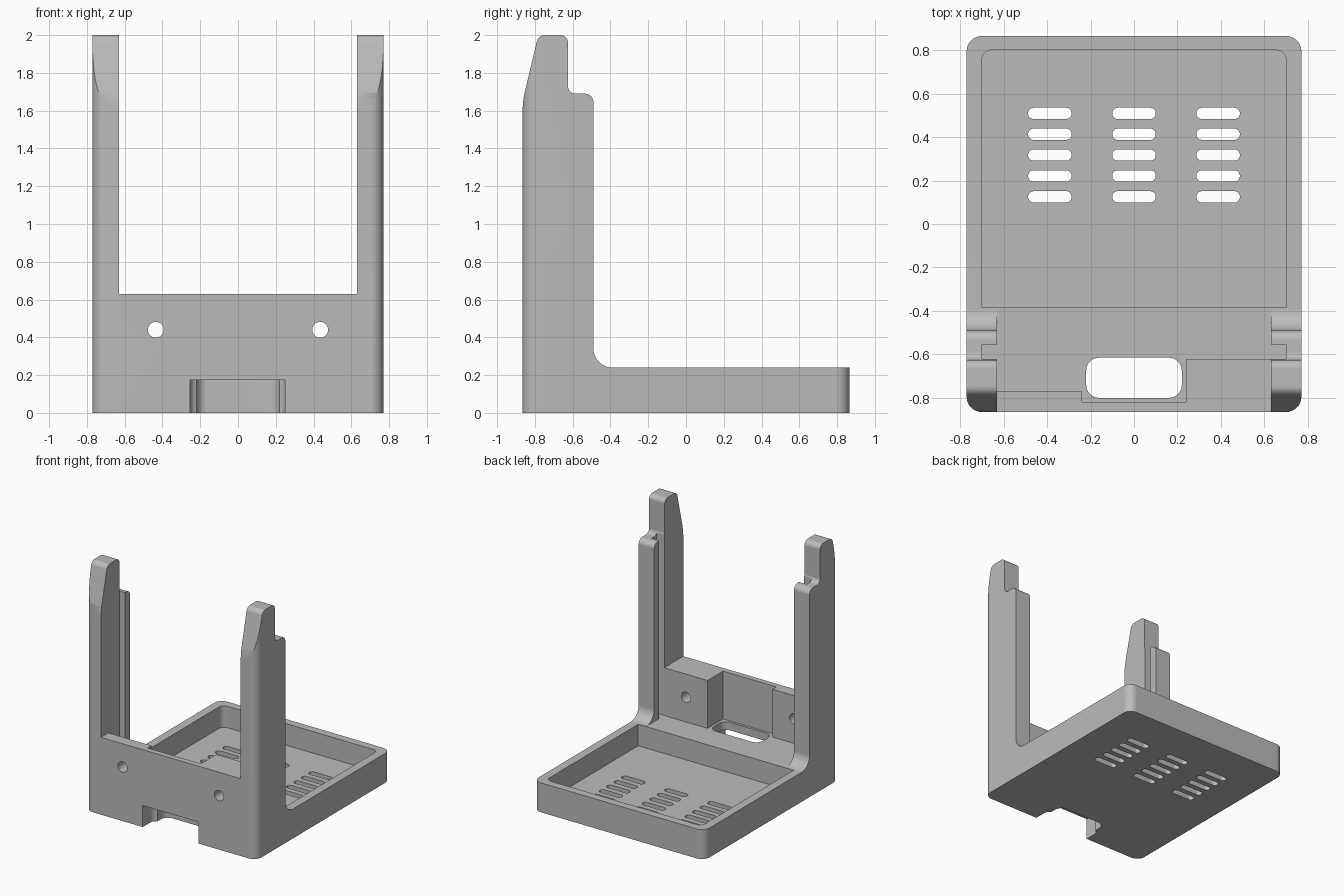
import bpy, bmesh
from math import cos, sin, pi, radians
from mathutils import Vector

old = bpy.data.objects.get("Cube")
if old:
    bpy.data.objects.remove(old)

grey = bpy.data.materials.new("mid_grey_plastic")
grey.use_nodes = True
COLOUR = (0.5, 0.5, 0.5, 1)
grey.diffuse_color = COLOUR
grey.node_tree.nodes["Principled BSDF"].inputs["Base Color"].default_value = COLOUR


def rounded(points, steps=8):
    """Outline from (u, v, radius) corners, each replaced by a tangent arc."""
    out = []
    for i, (u, v, r) in enumerate(points):
        p = Vector((u, v))
        if not r:
            out.append(p)
            continue
        a = (Vector(points[i - 1][:2]) - p).normalized()
        b = (Vector(points[(i + 1) % len(points)][:2]) - p).normalized()
        half = a.angle(b) / 2
        reach = r / abs(sin(half) / cos(half))
        centre = p + (a + b).normalized() * (r / sin(half))
        start, end = p + a * reach - centre, p + b * reach - centre
        sweep = start.angle(end)
        for k in range(steps + 1):
            t = k / steps
            out.append(centre + (start * sin((1 - t) * sweep) + end * sin(t * sweep)) / sin(sweep))
    return out


def rect(u0, u1, v0, v1, r=0):
    return rounded([(u0, v0, r), (u1, v0, r), (u1, v1, r), (u0, v1, r)])


def prism(name, outline, low, high, axis):
    """Extrude an outline along an axis: x uses (y, z), y uses (x, z), z uses (x, y)."""
    place = {"x": lambda u, v, w: (w, u, v),
             "y": lambda u, v, w: (u, w, v),
             "z": lambda u, v, w: (u, v, w)}[axis]
    bm = bmesh.new()
    face = bm.faces.new([bm.verts.new(place(p.x, p.y, low)) for p in outline])
    side = bmesh.ops.extrude_face_region(bm, geom=[face])
    moved = [g for g in side["geom"] if isinstance(g, bmesh.types.BMVert)]
    bmesh.ops.translate(bm, verts=moved, vec=place(0, 0, high - low))
    bmesh.ops.recalc_face_normals(bm, faces=bm.faces)
    mesh = bpy.data.meshes.new(name)
    bm.to_mesh(mesh)
    bm.free()
    obj = bpy.data.objects.new(name, mesh)
    bpy.context.collection.objects.link(obj)
    obj.data.materials.append(grey)
    return obj


# Side profile: tapered uprights, rear step, fillet and long base
stand = prism("device_stand", rounded([
    (-0.865, 0, 0), (-0.865, 1.65, 0.45), (-0.782, 2, 0.045), (-0.625, 2, 0.04),
    (-0.625, 1.69, 0.04), (-0.49, 1.69, 0.045), (-0.49, 0.24, 0.1),
    (0.865, 0.24, 0), (0.865, 0, 0)]), -0.77, 0.77, "x")


def carve(tool, operation="DIFFERENCE"):
    mod = stand.modifiers.new(tool.name, "BOOLEAN")
    mod.operation = operation
    mod.solver = "EXACT"
    mod.object = tool
    bpy.context.view_layer.objects.active = stand
    bpy.ops.object.modifier_apply(modifier=mod.name)
    bpy.data.objects.remove(tool)


# Rounded vertical corners
carve(prism("corner_envelope", rect(-0.77, 0.77, -0.865, 0.865, 0.07), -0.1, 2.1, "z"), "INTERSECT")

# Gap between the uprights above the front wall
carve(prism("upright_gap", rect(-0.63, 0.63, 0.63, 2.2), -1, 0, "y"))

# Stepped space behind the front wall, with guide grooves in the uprights
plan = [(-0.63, -0.77), (-0.24, -0.77), (-0.24, -0.82), (0.24, -0.82), (0.24, -0.62),
        (0.70, -0.62), (0.70, -0.555), (0.63, -0.555), (0.63, -0.3), (-0.63, -0.3),
        (-0.63, -0.555), (-0.70, -0.555), (-0.70, -0.62), (-0.63, -0.62)]
carve(prism("rear_space", [Vector(p) for p in plan], 0.24, 2.2, "z"))

# Shallow tray, rounded at its rear corners
carve(prism("tray_pocket", rounded([(-0.70, -0.385, 0), (0.70, -0.385, 0),
                                    (0.70, 0.80, 0.045), (-0.70, 0.80, 0.045)]), 0.065, 0.4, "z"))

# Vent slots in the tray floor
for column in (-1, 0, 1):
    for row in range(5):
        x, y = column * 0.387, 0.125 + row * 0.096
        carve(prism("vent_slot", rect(x - 0.1, x + 0.1, y - 0.026, y + 0.026, 0.0255), -0.1, 0.2, "z"))

# Cable opening through the base and the notch in front of it
carve(prism("cable_opening", rect(-0.22, 0.22, -0.80, -0.615, 0.06), -0.1, 0.4, "z"))
carve(prism("cable_notch", rect(-0.253, 0.25, -1, -0.72, 0.05), -0.1, 0.175, "z"))

# Screw holes through the front wall
for x in (-0.435, 0.435):
    ring = [Vector((x + 0.042 * cos(k * pi / 16), 0.44 + 0.042 * sin(k * pi / 16))) for k in range(32)]
    carve(prism("screw_hole", ring, -1, -0.58, "y"))

# Smooth curved surfaces, crisp edges
bpy.ops.object.select_all(action="DESELECT")
stand.select_set(True)
bpy.context.view_layer.objects.active = stand
bpy.ops.object.shade_smooth_by_angle(angle=radians(30))
weighted = stand.modifiers.new("weighted_normals", "WEIGHTED_NORMAL")
weighted.keep_sharp = True
